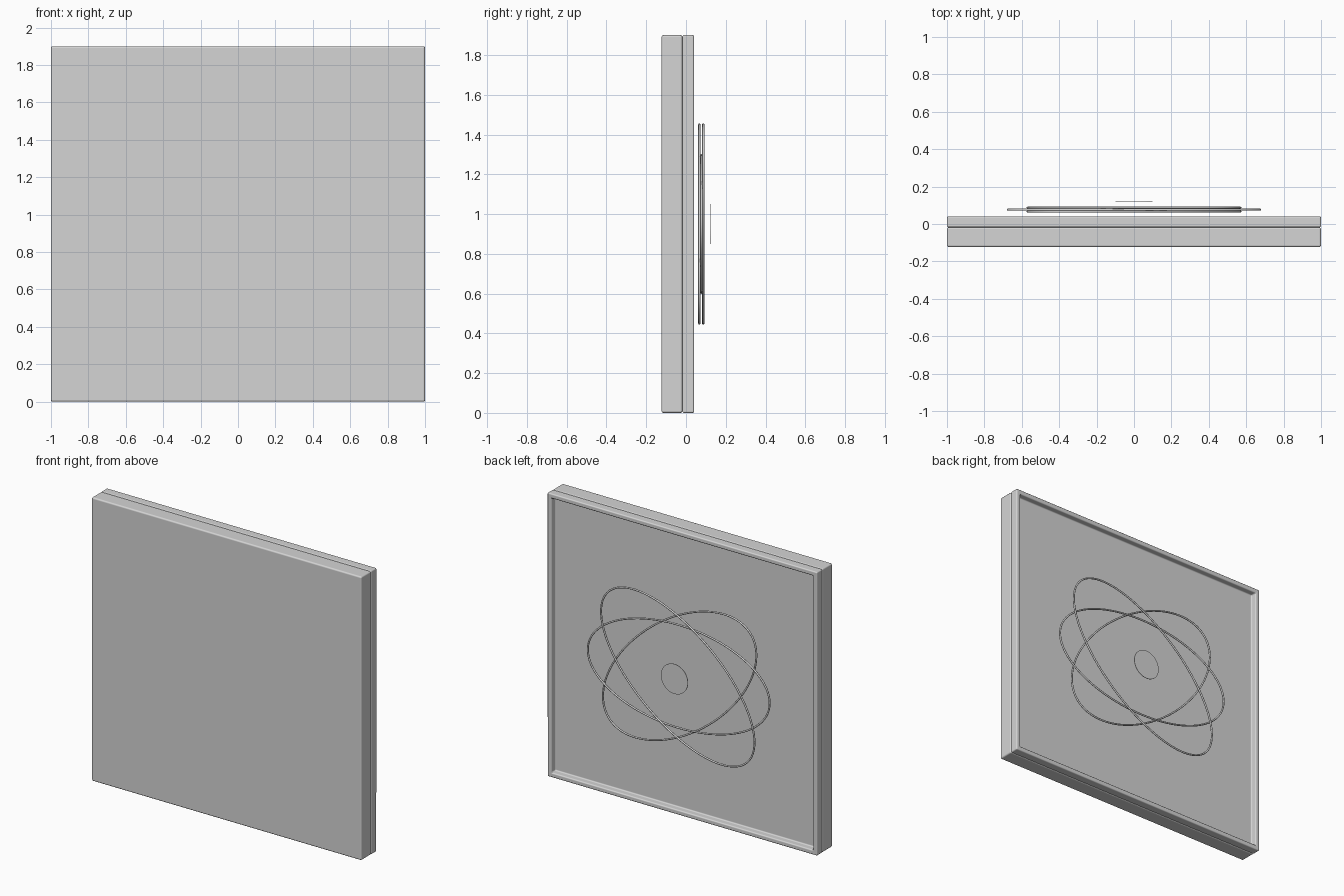
import bpy, bmesh, math
from mathutils import Vector

if "Cube" in bpy.data.objects:
    bpy.data.objects.remove(bpy.data.objects["Cube"])

grey = bpy.data.materials.new("plain grey")
grey.diffuse_color = (0.66, 0.66, 0.66, 1)
grey.use_nodes = True
grey.node_tree.nodes["Principled BSDF"].inputs["Base Color"].default_value = grey.diffuse_color
MID = 0.95  # height of the panel centre


def finish(name, bm, smooth=True):
    bmesh.ops.recalc_face_normals(bm, faces=bm.faces[:])
    me = bpy.data.meshes.new(name)
    bm.to_mesh(me)
    bm.free()
    me.materials.append(grey)
    ob = bpy.data.objects.new(name, me)
    bpy.context.collection.objects.link(ob)
    for p in me.polygons:
        p.use_smooth = smooth
    return ob


def round_edges(ob, width):
    mod = ob.modifiers.new("soft edges", 'BEVEL')
    mod.width = width
    mod.segments = 3
    mod.limit_method = 'ANGLE'
    mod.harden_normals = True


def slab(name, y0, y1, soft, border=0, depth=0):
    # block, optionally with a recess sunk into its back
    bm = bmesh.new()
    bmesh.ops.create_cube(bm, size=1)
    for v in bm.verts:
        v.co = (v.co.x * 2, (y0 + y1) / 2 + v.co.y * (y1 - y0), MID + v.co.z * 1.9)
    bm.normal_update()
    if depth:
        back = max(bm.faces, key=lambda f: f.calc_center_median().y)
        bmesh.ops.inset_region(bm, faces=[back], thickness=border)
        floor = bmesh.ops.extrude_face_region(bm, geom=[back])
        for g in floor["geom"]:
            if isinstance(g, bmesh.types.BMVert):
                g.co.y -= depth
        if back.is_valid:
            bmesh.ops.delete(bm, geom=[back], context='FACES_ONLY')
    round_edges(finish(name, bm), soft)


def orbit(name, y, tilt, a=0.674, b=0.345, r=0.006, n=96, m=8):
    # round tube following a tilted ellipse
    bm = bmesh.new()
    c, s = math.cos(tilt), math.sin(tilt)
    turn = lambda x, z: Vector((x * c - z * s, 0, x * s + z * c))
    loops = []
    for i in range(n):
        t = 2 * math.pi * i / n
        centre = turn(a * math.cos(t), b * math.sin(t)) + Vector((0, y, MID))
        out = turn(b * math.cos(t), a * math.sin(t)).normalized()
        loops.append([bm.verts.new(centre + out * r * math.cos(q) + Vector((0, r * math.sin(q), 0)))
                      for q in (2 * math.pi * j / m for j in range(m))])
    for i in range(n):
        p, q = loops[i], loops[(i + 1) % n]
        for j in range(m):
            k = (j + 1) % m
            bm.faces.new((p[j], p[k], q[k], q[j]))
    finish(name, bm)


# Main board and the recessed tray behind it
slab("board", -0.123, -0.018, 0.01)
slab("tray", -0.018, 0.041, 0.008, border=0.045, depth=0.041)

# Three floating elliptical orbits
orbit("orbit_falling", 0.067, math.radians(-38.7))
orbit("orbit_level", 0.077, 0)
orbit("orbit_rising", 0.087, math.radians(38.7))

# Thin centre disc
bm = bmesh.new()
bmesh.ops.create_cone(bm, cap_ends=True, segments=48, radius1=0.1, radius2=0.1, depth=0.003)
for v in bm.verts:
    v.co = (v.co.x, 0.1215 + v.co.z, MID + v.co.y)
finish("centre_disc", bm, smooth=False)
